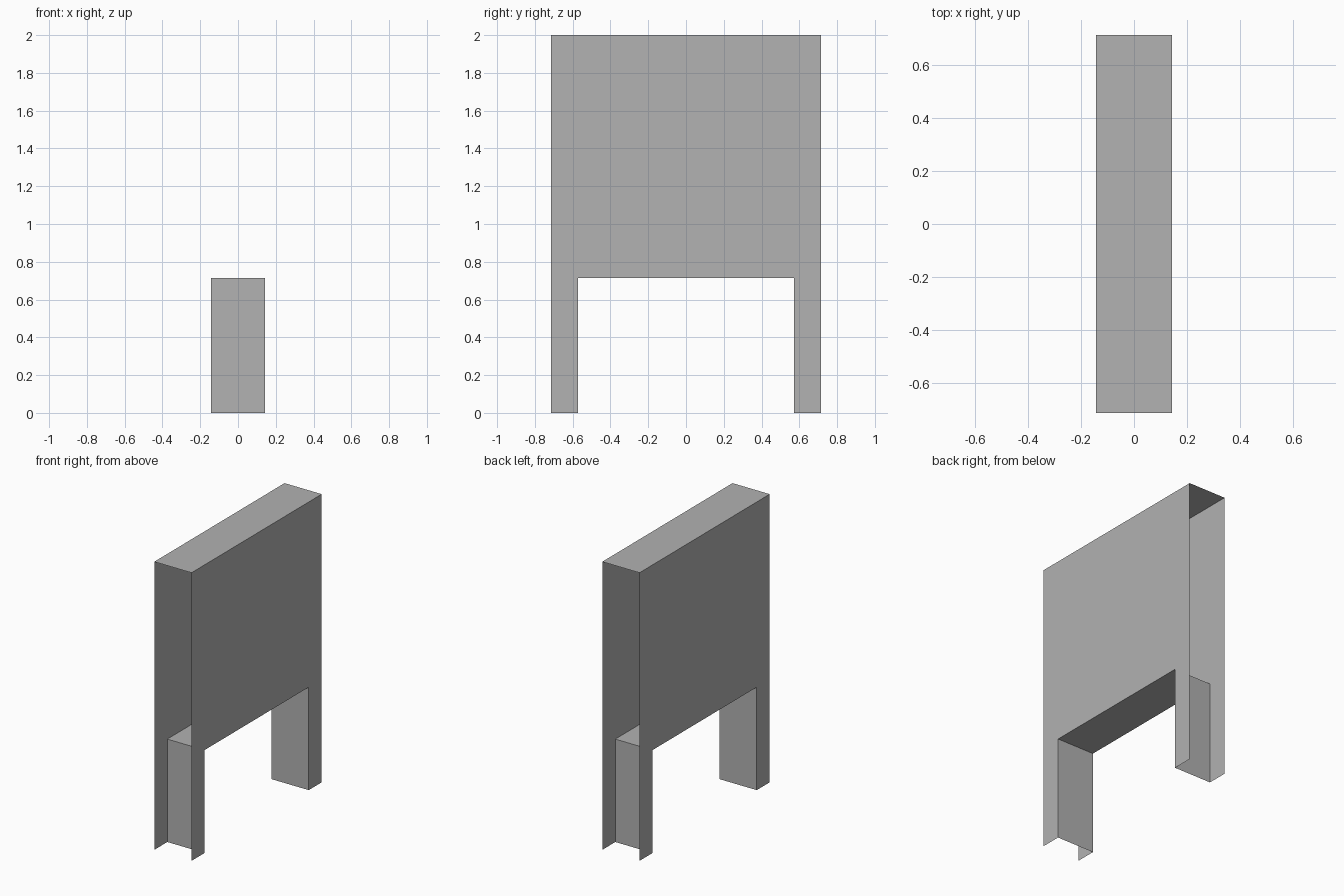
import bpy
import bmesh

cube = bpy.data.objects.get("Cube")
if cube:
    bpy.data.objects.remove(cube, do_unlink=True)

# Every dimension is a whole number of modules
U = 1 / 7
HALF_WIDTH = U
OUTER = 5 * U
INNER = 4 * U
ARCH = 5 * U
TOP = 2.0

grey = bpy.data.materials.new("plain_grey")
grey.use_nodes = True
colour = (0.445, 0.445, 0.445, 1)
grey.diffuse_color = colour
grey.node_tree.nodes["Principled BSDF"].inputs["Base Color"].default_value = colour


def finish(name, bm):
    mesh = bpy.data.meshes.new(name)
    bm.to_mesh(mesh)
    bm.free()
    mesh.materials.append(grey)
    obj = bpy.data.objects.new(name, mesh)
    bpy.context.collection.objects.link(obj)


def side_panel(name, x):
    """Flat sheet with two legs, facing away from the centre."""
    bm = bmesh.new()
    outline = arch + [(OUTER, 0), (OUTER, TOP), (-OUTER, TOP), (-OUTER, 0)]
    face = bm.faces.new([bm.verts.new((x, y, z)) for y, z in outline])
    face.normal_update()
    if face.normal.x * x < 0:
        face.normal_flip()
    finish(name, bm)


def strip(name, path):
    """Sheet spanning the width along a path in the y-z plane."""
    bm = bmesh.new()
    rows = [[bm.verts.new((x, y, z)) for x in (-HALF_WIDTH, HALF_WIDTH)]
            for y, z in path]
    for a, b in zip(rows, rows[1:]):
        bm.faces.new((a[0], a[1], b[1], b[0]))
    finish(name, bm)


arch = [(-INNER, 0), (-INNER, ARCH), (INNER, ARCH), (INNER, 0)]

# Two side sheets, joined by the roof and the arch; ends and feet stay open
side_panel("left_side_panel", HALF_WIDTH)
side_panel("right_side_panel", -HALF_WIDTH)
strip("top_panel", [(-OUTER, TOP), (OUTER, TOP)])
strip("arch_lining", arch[::-1])
